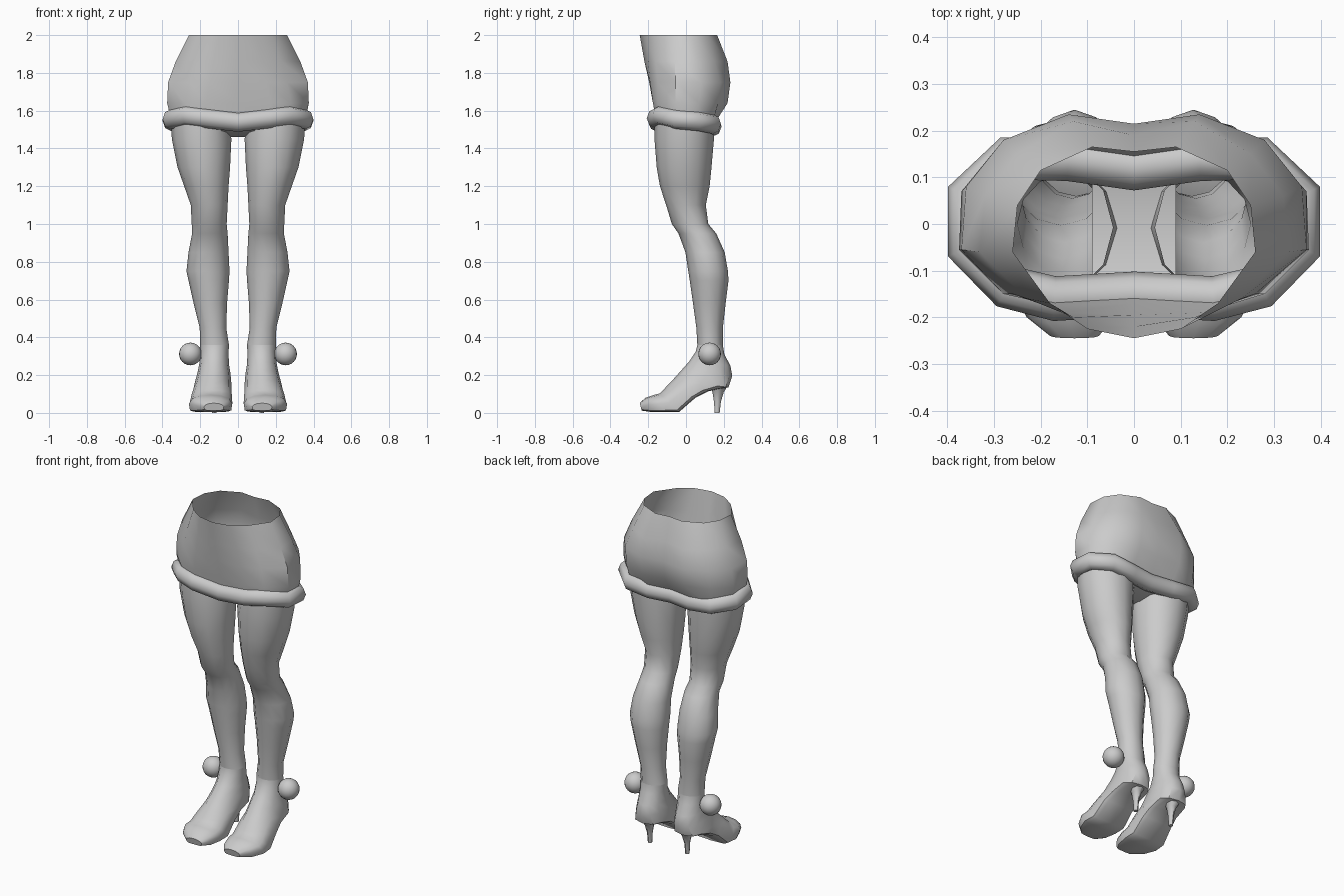
import bpy, bmesh, math
from math import sin, cos, pi, radians
from mathutils import Vector

cube = bpy.data.objects.get("Cube")
if cube:
    bpy.data.objects.remove(cube, do_unlink=True)

grey = bpy.data.materials.new("plain grey")
grey.use_nodes = True
tone = (0.6, 0.6, 0.6, 1)
grey.diffuse_color = tone
grey.node_tree.nodes["Principled BSDF"].inputs["Base Color"].default_value = tone


def finish(name, bm, mirror=False, sharp=50):
    """Turn a bmesh into a named, shaded object."""
    bmesh.ops.recalc_face_normals(bm, faces=bm.faces)
    mesh = bpy.data.meshes.new(name)
    bm.to_mesh(mesh)
    bm.free()
    mesh.materials.append(grey)
    obj = bpy.data.objects.new(name, mesh)
    bpy.context.collection.objects.link(obj)
    bpy.ops.object.select_all(action="DESELECT")
    obj.select_set(True)
    bpy.context.view_layer.objects.active = obj
    bpy.ops.object.shade_smooth_by_angle(angle=radians(sharp))
    if mirror:
        obj.modifiers.new("Mirror", "MIRROR").use_mirror_merge = False
    return obj


def loft(rings, closed=False, cap_end=False):
    """Skin a list of equally long point rings with quads."""
    bm = bmesh.new()
    rows = [[bm.verts.new(p) for p in ring] for ring in rings]
    n = len(rows[0])
    pairs = list(zip(rows, rows[1:]))
    if closed:
        pairs.append((rows[-1], rows[0]))
    for a, b in pairs:
        for i in range(n):
            j = (i + 1) % n
            bm.faces.new((a[i], a[j], b[j], b[i]))
    if cap_end:
        bm.faces.new(rows[-1])
    return bm


def section(inner, outer, front, back, square=1.0, sides=12):
    """Oval spanning two side limits and two (y, z) points; square flattens the back."""
    f, b = Vector((0, *front)), Vector((0, *back))
    mid, half = (f + b) / 2, (f - b) / 2
    ring = []
    for k in range(sides):
        c, s = cos(2 * pi * k / sides), sin(2 * pi * k / sides)
        if c < -0.01:
            c, s = -abs(c) ** square, math.copysign(abs(s) ** square, s)
        p = mid + half * c
        p.x = (inner + outer) / 2 + (outer - inner) / 2 * s
        ring.append(p)
    return ring


def whole(half):
    """Complete a front-to-back half outline with its mirror image."""
    return half + [(-x, y, z) for x, y, z in half[-2:0:-1]]


# Skirt: half outlines per level, down to a wavy hem
levels = {
    2.0: [(0, -.245), (.1, -.225), (.18, -.17), (.26, -.06), (.25, .04), (.2, .115), (.09, .165), (0, .155)],
    1.86: [(0, -.22), (.13, -.2), (.23, -.16), (.33, -.06), (.32, .06), (.25, .15), (.13, .22), (0, .19)],
    1.75: [(0, -.195), (.15, -.19), (.26, -.15), (.37, -.055), (.36, .08), (.28, .18), (.14, .235), (0, .215)],
    1.64: [(0, -.17), (.17, -.175), (.28, -.15), (.375, -.055), (.37, .07), (.28, .17), (.14, .22), (0, .2)],
}
hem = [(0, -.15, 1.54), (.17, -.16, 1.56), (.27, -.135, 1.575), (.355, -.05, 1.555),
       (.355, .06, 1.545), (.27, .14, 1.53), (.14, .14, 1.515), (0, .12, 1.515)]
rings = [whole([(x, y, z) for x, y in half]) for z, half in levels.items()]
hem = whole(hem)
finish("skirt", loft(rings + [hem]))

# Padded trim swept round the hem
trim = []
for i, p in enumerate(hem):
    along = Vector(hem[(i + 1) % len(hem)]) - Vector(hem[i - 1])
    out = Vector((along.y, -along.x, 0)).normalized()
    trim.append([Vector(p) + out * .048 * cos(a * pi / 4) + Vector((0, 0, .052 * sin(a * pi / 4)))
                 for a in range(8)])
finish("hem_trim", loft(trim, closed=True), sharp=60)

# Legs: height, inner x, outer x, front y, back y
leg = [
    (1.53, .045, .355, -.165, .15), (1.45, .035, .35, -.167, .148), (1.3, .042, .32, -.155, .135),
    (1.2, .05, .285, -.138, .125), (1.1, .055, .25, -.105, .105), (1.0, .06, .245, -.075, .118),
    (.95, .055, .243, -.04, .16), (.85, .05, .262, -.003, .205), (.75, .045, .273, .012, .222),
    (.7, .048, .262, .02, .225), (.58, .058, .235, .037, .21), (.45, .062, .203, .055, .195),
    (.36, .048, .2, .06, .195),
]
finish("leg", loft([section(a, b, (f, z), (r, z)) for z, a, b, f, r in leg]), mirror=True)

# Bridge between the thighs
bm = bmesh.new()
for y in (-.13, 0, .13):
    for x in (-.09, .09):
        bm.verts.new((x, y, 1.46 + abs(y) * .3))
bm.verts.ensure_lookup_table()
for i in (0, 2):
    bm.faces.new([bm.verts[i + k] for k in (0, 1, 3, 2)])
finish("thigh_bridge", bm)

# Shoes: inner x, outer x, upper point, lower point, flatness of the sole
shoe = [
    (.048, .2, (.06, .36), (.195, .36), 1), (.05, .2, (.052, .325), (.203, .31), 1),
    (.048, .205, (.015, .27), (.235, .25), 1), (.04, .215, (-.025, .225), (.245, .195), .9),
    (.035, .23, (-.07, .175), (.225, .135), .7), (.035, .235, (-.1, .145), (.12, .115), .5),
    (.033, .245, (-.12, .12), (.05, .08), .4), (.03, .255, (-.14, .103), (-.035, .006), .35),
    (.03, .26, (-.17, .095), (-.11, .004), .35), (.045, .23, (-.215, .08), (-.185, .005), .35),
    (.075, .18, (-.245, .052), (-.235, .012), .5),
]
finish("shoe", loft([section(*row) for row in shoe], cap_end=True), mirror=True, sharp=40)

# Stiletto heels
heel = [(.075, .175, .13, .225, .15), (.1, .15, .14, .2, .11), (.111, .139, .148, .185, .06),
        (.113, .137, .152, .178, 0)]
finish("heel", loft([section(a, b, (f, z), (r, z), sides=8) for a, b, f, r, z in heel], cap_end=True),
       mirror=True)

# Ankle pompoms
bm = bmesh.new()
bmesh.ops.create_uvsphere(bm, u_segments=20, v_segments=12, radius=.06)
bmesh.ops.translate(bm, verts=bm.verts, vec=(.252, .125, .312))
finish("ankle_ball", bm, mirror=True)
